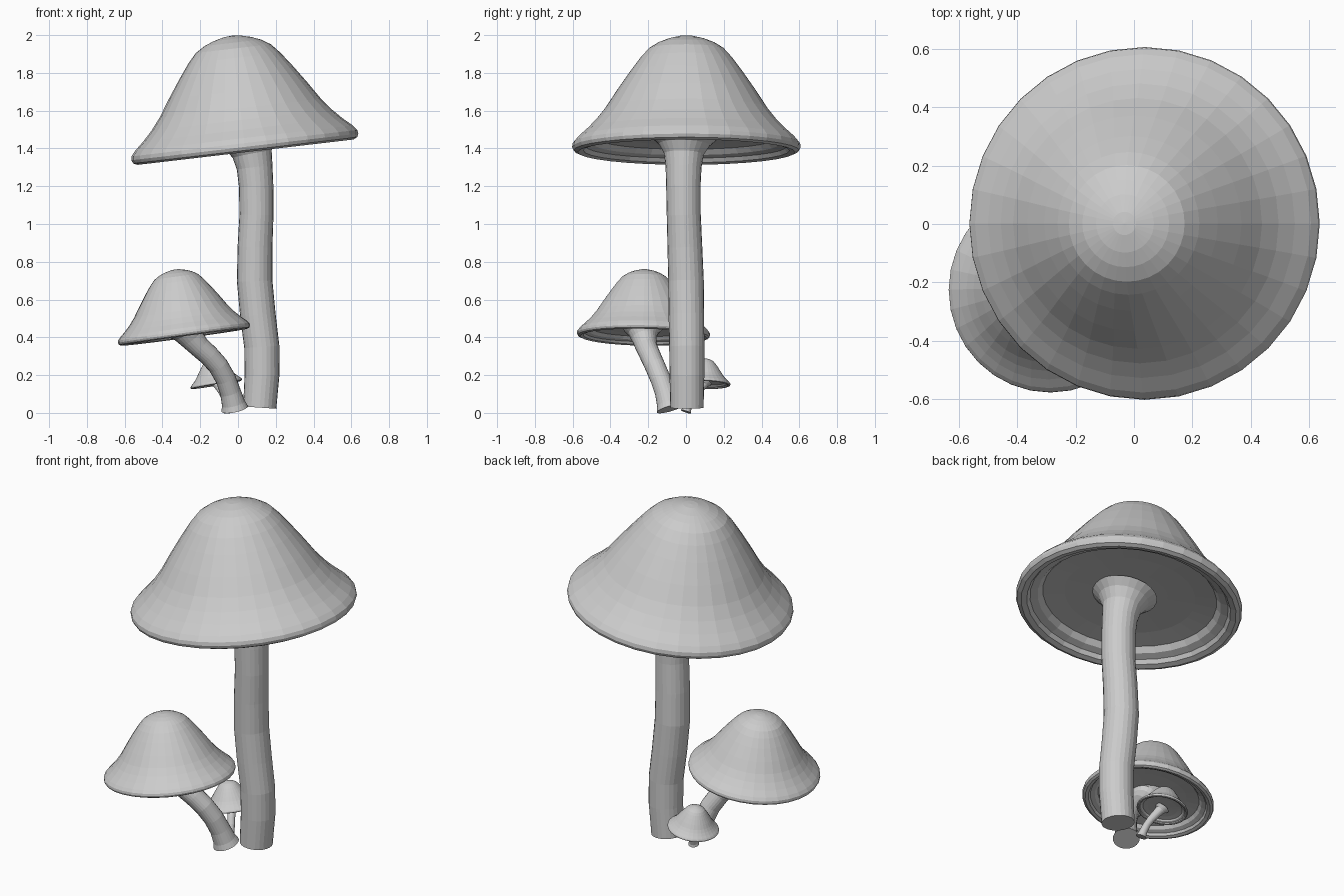
import bpy, bmesh, math
from mathutils import Vector, Matrix

if "Cube" in bpy.data.objects:
    bpy.data.objects.remove(bpy.data.objects["Cube"])

mat = bpy.data.materials.new("pale_grey")
mat.diffuse_color = (0.6, 0.6, 0.6, 1)
mat.use_nodes = True
mat.node_tree.nodes["Principled BSDF"].inputs["Base Color"].default_value = mat.diffuse_color


def finish(name, bm):
    bmesh.ops.recalc_face_normals(bm, faces=bm.faces)
    me = bpy.data.meshes.new(name)
    bm.to_mesh(me)
    bm.free()
    me.materials.append(mat)
    ob = bpy.data.objects.new(name, me)
    bpy.context.collection.objects.link(ob)
    return ob


def bridge(bm, rings):
    for a, b in zip(rings, rings[1:]):
        n = len(a)
        for i in range(n):
            bm.faces.new((a[i], a[(i + 1) % n], b[(i + 1) % n], b[i]))


# Cap profile (radius, height) for a cap of rim radius 0.605: outside, lip, underside
PROFILE = [(.04, .588), (.1, .573), (.15, .553), (.2, .522), (.245, .472), (.3, .398),
           (.37, .297), (.43, .205), (.48, .142), (.53, .09), (.58, .045), (.602, .018),
           (.605, -.002), (.597, -.02), (.575, -.03), (.545, -.022), (.53, .0),
           (.49, .012), (.465, .04), (.35, .05), (.2, .055), (.08, .058)]


def cap(name, centre, radius, tilt_y, tilt_x=0, n=32):
    k = radius / .605
    M = (Matrix.Translation(centre) @ Matrix.Rotation(-math.radians(tilt_y), 4, 'Y')
         @ Matrix.Rotation(math.radians(tilt_x), 4, 'X'))
    bm = bmesh.new()
    rings = []
    for r, h in PROFILE:
        rings.append([bm.verts.new(M @ Vector((r * k * math.cos(2 * math.pi * i / n),
                                               r * k * math.sin(2 * math.pi * i / n), h * k)))
                      for i in range(n)])
    bridge(bm, rings)
    # close the apex and the hidden centre of the underside
    tip = bm.verts.new(M @ Vector((0, 0, .591 * k)))
    for i in range(n):
        bm.faces.new((tip, rings[0][i], rings[0][(i + 1) % n]))
    bm.faces.new(rings[-1])
    return finish(name, bm)


def stem(name, pts, n=24):
    """Tube through (x, y, z, radius) points with flat ends."""
    bm = bmesh.new()
    P = [Vector(p[:3]) for p in pts]
    rings = []
    for i, p in enumerate(P):
        t = (P[min(i + 1, len(P) - 1)] - P[max(i - 1, 0)]).normalized()
        u = Vector((0, 1, 0)).cross(t).normalized()
        v = t.cross(u)
        r = pts[i][3]
        rings.append([bm.verts.new(p + r * (math.cos(2 * math.pi * j / n) * u
                                            + math.sin(2 * math.pi * j / n) * v))
                      for j in range(n)])
    bridge(bm, rings)
    bm.faces.new(rings[0])
    bm.faces.new(rings[-1])
    return finish(name, bm)


# Large mushroom
cap("large_cap", (.036, .002, 1.41), .605, 6.7)
stem("large_stem", [(.115, .005, .028, .088), (.127, .005, .2, .092), (.126, .004, .35, .093),
                    (.105, .002, .52, .094), (.088, 0, .7, .094), (.09, -.006, .88, .092),
                    (.098, -.012, 1.05, .09), (.096, -.014, 1.2, .091), (.088, -.013, 1.3, .095),
                    (.075, -.011, 1.37, .105), (.065, -.009, 1.42, .135), (.058, -.008, 1.455, .175)])

# Middle mushroom
cap("middle_cap", (-.286, -.225, .418), .353, 7.7, -1)
stem("middle_stem", [(-.018, -.085, .022, .072), (-.024, -.093, .05, .062), (-.04, -.11, .11, .055),
                     (-.065, -.135, .18, .054), (-.105, -.165, .25, .054), (-.155, -.19, .305, .055),
                     (-.205, -.21, .35, .057), (-.245, -.221, .395, .066), (-.265, -.225, .425, .08),
                     (-.275, -.226, .447, .105)])

# Smallest mushroom
cap("small_cap", (-.115, .097, .155), .138, 9.5, -2)
stem("small_stem", [(-.05, 0, .006, .029), (-.052, .004, .018, .024), (-.057, .014, .042, .021),
                    (-.066, .03, .075, .02), (-.079, .05, .105, .021), (-.094, .075, .132, .023),
                    (-.106, .09, .152, .027), (-.112, .095, .166, .042)])
